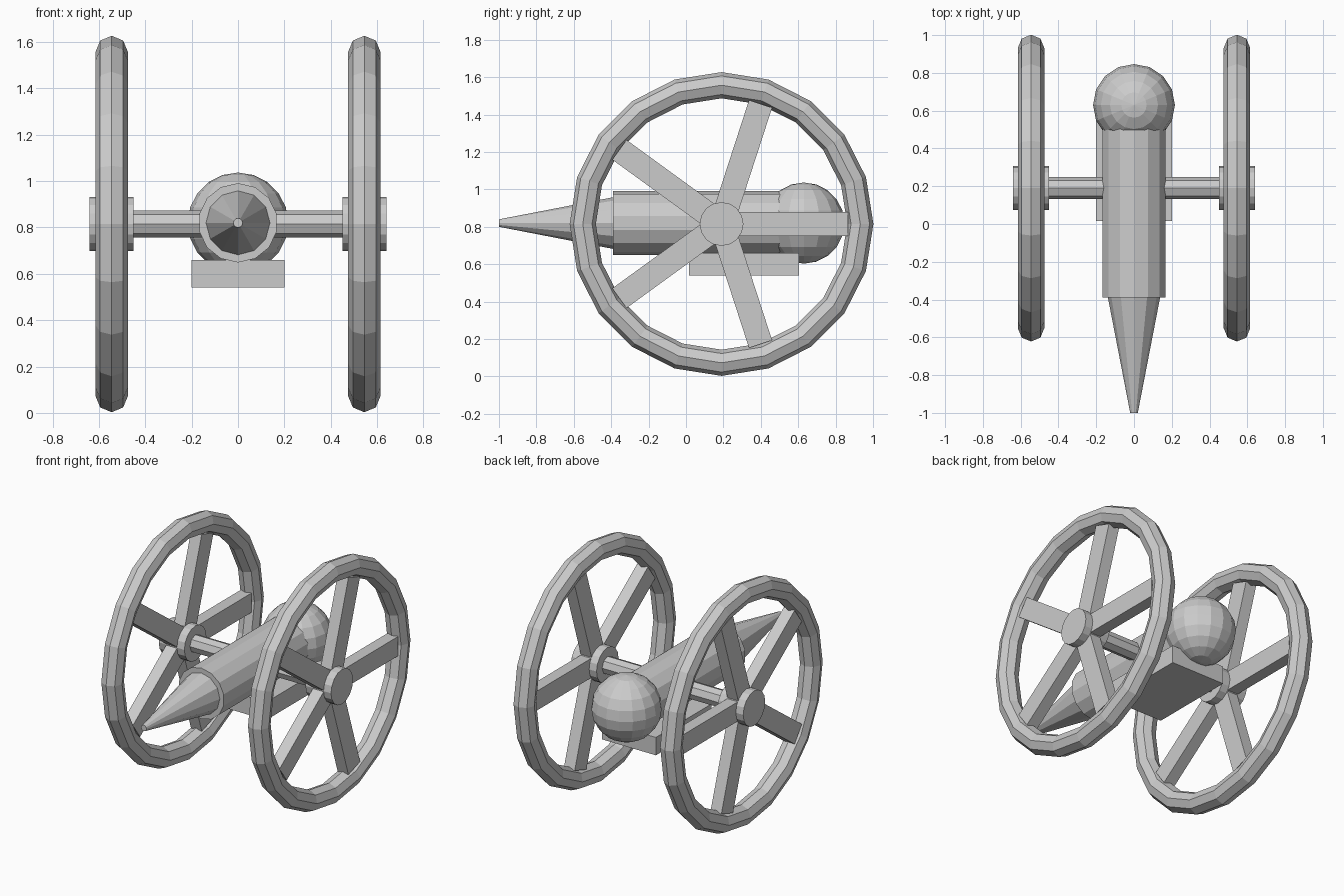
import bpy
from math import pi, radians, cos, sin

if "Cube" in bpy.data.objects:
    bpy.data.objects.remove(bpy.data.objects["Cube"])

AXLE_Y, AXLE_Z, WHEEL_X = 0.19, 0.815, 0.545


def name_it(name):
    bpy.context.object.name = name
    return bpy.context.object


def rod_x(name, r, length, x, sides):
    # Cylinder lying along x at axle height
    bpy.ops.mesh.primitive_cylinder_add(vertices=sides, radius=r, depth=length,
                                        location=(x, AXLE_Y, AXLE_Z), rotation=(0, pi / 2, 0))
    return name_it(name)


def taper_y(name, r_front, r_back, y_front, y_back, sides):
    # Round section along y, first radius at the front (-y)
    bpy.ops.mesh.primitive_cone_add(vertices=sides, radius1=r_back, radius2=r_front,
                                    depth=y_back - y_front,
                                    location=(0, (y_front + y_back) / 2, 0.82),
                                    rotation=(pi / 2, 0, 0))
    return name_it(name)


def box(name, size, loc, rot_x=0):
    bpy.ops.mesh.primitive_cube_add(size=1, location=loc, rotation=(rot_x, 0, 0))
    ob = name_it(name)
    ob.scale = size
    return ob


# Wheels: rim, hub and five spokes on each side
for side, s in (("left", -1), ("right", 1)):
    x = s * WHEEL_X
    bpy.ops.mesh.primitive_torus_add(major_segments=20, minor_segments=8,
                                     major_radius=0.742, minor_radius=0.07,
                                     location=(x, AXLE_Y, AXLE_Z), rotation=(0, pi / 2, 0))
    name_it(side + "_rim")
    rod_x(side + "_hub", 0.117, 0.19, x, 16)
    length = 0.675
    for i in range(5):
        a = radians(72 * i)
        box(f"{side}_spoke_{i + 1}", (0.08, length, 0.13),
            (x, AXLE_Y + cos(a) * length / 2, AXLE_Z + sin(a) * length / 2), a)

# Axle joining the hubs
rod_x("axle", 0.058, 2 * WHEEL_X, 0, 8)

# Barrel, tapered nose and rear ball
taper_y("barrel", 0.171, 0.171, -0.39, 0.55, 14)
taper_y("nose_cone", 0.02, 0.14, -1.0, -0.38, 12)
bpy.ops.mesh.primitive_uv_sphere_add(segments=16, ring_count=10, radius=0.217,
                                     location=(0, 0.63, 0.82))
name_it("rear_ball")

# Support block under the barrel
box("support_block", (0.4, 0.59, 0.12), (0, 0.31, 0.6))
